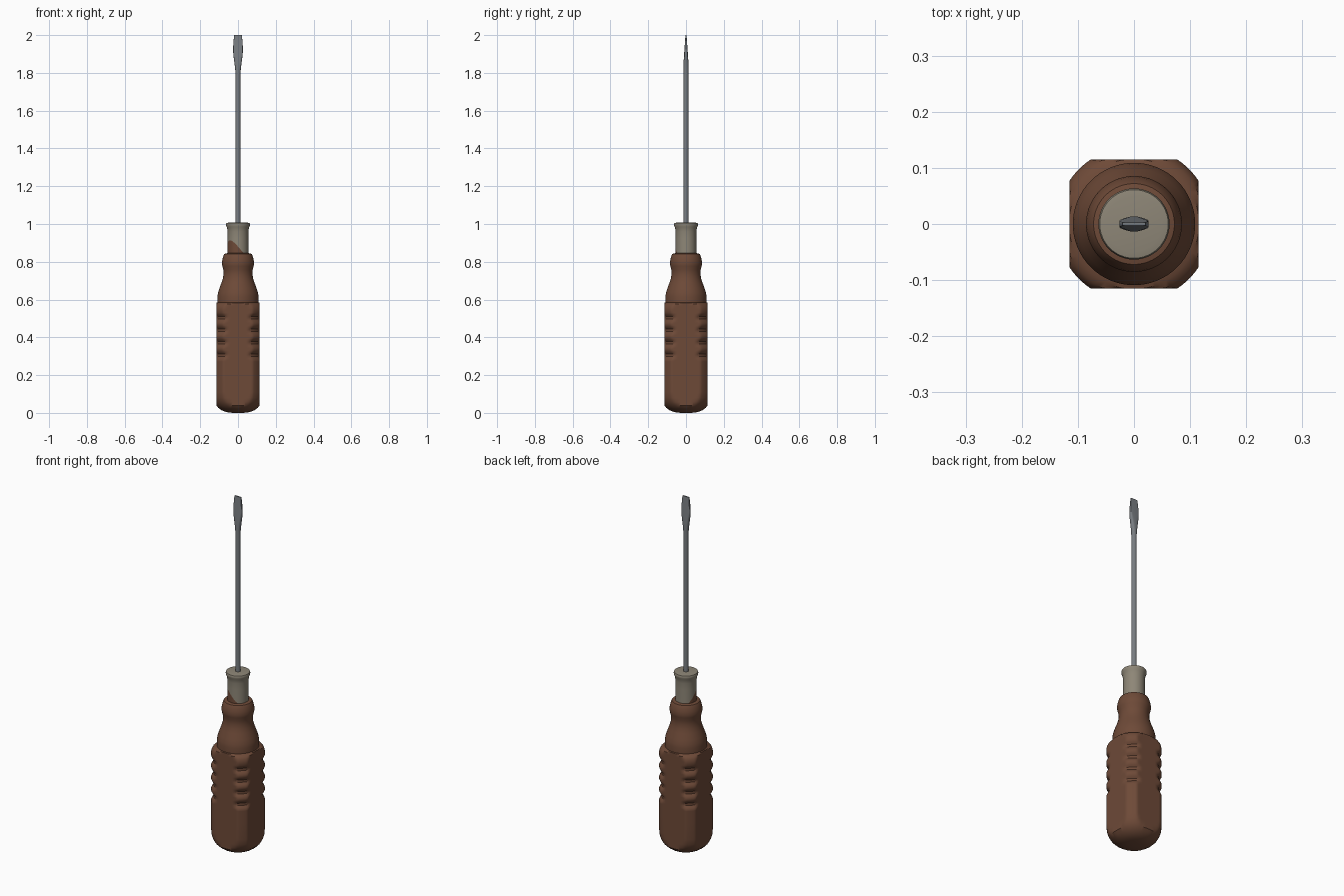
import bpy, bmesh, math

if "Cube" in bpy.data.objects:
    bpy.data.objects.remove(bpy.data.objects["Cube"])


def material(name, rgb):
    m = bpy.data.materials.new(name)
    m.diffuse_color = (*rgb, 1)
    m.use_nodes = True
    m.node_tree.nodes["Principled BSDF"].inputs["Base Color"].default_value = m.diffuse_color
    return m


brown = material("brown_wood", (0.155, 0.068, 0.039))
cream = material("grey_ferrule", (0.27, 0.24, 0.185))
steel = material("steel", (0.19, 0.205, 0.22))


def loft(name, rings, n, point, mats, paint=None, angle=35):
    """Skin rings around z; point(ring, angle) returns one vertex."""
    bm = bmesh.new()
    loops = [[bm.verts.new(point(r, 2 * math.pi * i / n)) for i in range(n)] for r in rings]
    for k in range(len(rings) - 1):
        a, b = loops[k], loops[k + 1]
        for i in range(n):
            j = (i + 1) % n
            f = bm.faces.new((a[i], a[j], b[j], b[i]))
            f.material_index = paint(k) if paint else 0
    bm.faces.new(loops[0][::-1])
    bm.faces.new(loops[-1]).material_index = len(mats) - 1
    me = bpy.data.meshes.new(name)
    bm.to_mesh(me)
    bm.free()
    ob = bpy.data.objects.new(name, me)
    bpy.context.collection.objects.link(ob)
    for m in mats:
        me.materials.append(m)
    bpy.ops.object.select_all(action='DESELECT')
    ob.select_set(True)
    bpy.context.view_layer.objects.active = ob
    bpy.ops.object.shade_smooth_by_angle(angle=math.radians(angle))
    return ob


# Handle: turned profile with four flats cut into the thick part
FLAT = 0.115
profile = [(0.03, 0.0), (0.06, 0.004), (0.085, 0.013), (0.104, 0.026), (0.118, 0.04),
           (0.129, 0.058), (0.136, 0.08), (0.1385, 0.11), (0.1385, 0.2), (0.1385, 0.272)]
# four finger grooves, visible only on the rounded corners
for i in range(4):
    zc = 0.305 + i * 0.066
    for t in (-1, -0.6, -0.25, 0.25, 0.6, 1):
        profile.append((0.1385 - 0.015 * (0.5 + 0.5 * math.cos(math.pi * t)), zc + 0.027 * t))
profile += [(0.1385, 0.55), (0.135, 0.566), (0.127, 0.577), (0.116, 0.583), (0.109, 0.585),
            (0.109, 0.615), (0.106, 0.635), (0.099, 0.658), (0.088, 0.688), (0.080, 0.712),
            (0.0765, 0.735), (0.0775, 0.757), (0.083, 0.777), (0.0855, 0.792), (0.083, 0.81),
            (0.077, 0.833), (0.072, 0.842), (0.06, 0.845), (0.05, 0.846)]


def handle_point(ring, a):
    c, s = math.cos(a), math.sin(a)
    r = min(ring[0], FLAT / max(abs(c), abs(s)))
    return r * c, r * s, ring[1]


loft("handle", profile, 96, handle_point, [brown])

# Ferrule: grey sleeve with a brown sloped patch at the lower front left
ferrule = [(0.055, 0.835), (0.055, None), (0.0545, 0.925), (0.055, 0.96), (0.058, 0.98),
           (0.0625, 0.99), (0.0635, 0.998), (0.061, 1.005), (0.05, 1.007)]


def ferrule_point(ring, a):
    r, z = ring
    if z is None:
        z = 0.843 + 0.07 * max(0, math.cos(a + math.radians(140))) ** 1.4
    return r * math.cos(a), r * math.sin(a), z


loft("ferrule", ferrule, 48, ferrule_point, [brown, cream], lambda k: 0 if k == 0 else 1)

# Shaft and flared flat blade: (half width, half thickness, z, squareness)
shaft = [(0.0135, 0.0135, 0.98, 1), (0.0135, 0.0135, 1.79, 1), (0.0145, 0.0138, 1.815, 0.9),
         (0.0185, 0.0132, 1.85, 0.7), (0.0235, 0.011, 1.885, 0.5), (0.026, 0.009, 1.915, 0.35),
         (0.0255, 0.0072, 1.94, 0.3), (0.0235, 0.005, 1.97, 0.25), (0.0205, 0.003, 2.0, 0.2)]


def shaft_point(ring, a):
    hx, hy, z, p = ring
    c, s = math.cos(a), math.sin(a)
    x = math.copysign(abs(c) ** p, c) if abs(c) > 1e-6 else 0
    y = math.copysign(abs(s) ** p, s) if abs(s) > 1e-6 else 0
    return hx * x, hy * y, z


loft("shaft_and_blade", shaft, 24, shaft_point, [steel], angle=40)
